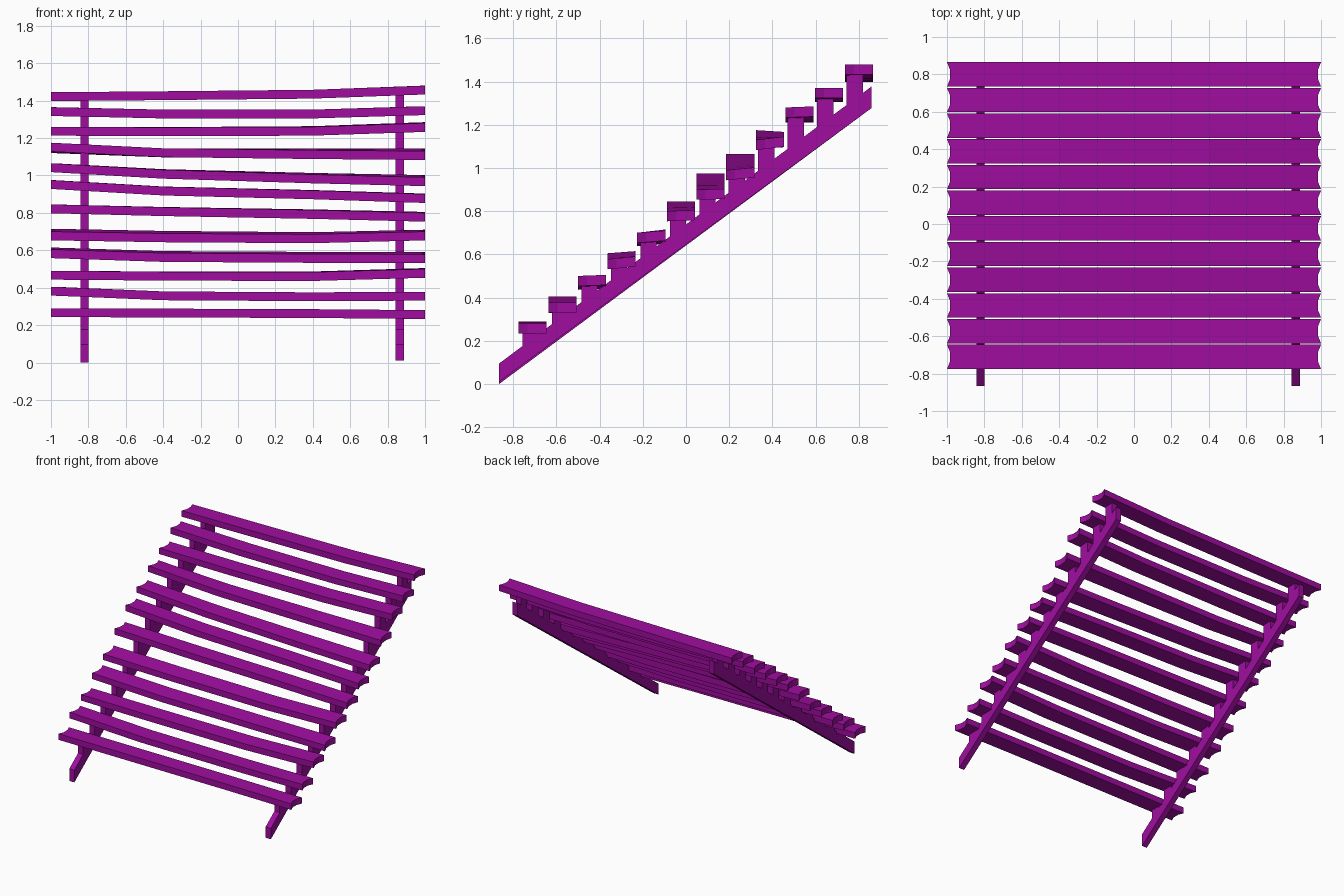
import bpy, bmesh

if "Cube" in bpy.data.objects:
    bpy.data.objects.remove(bpy.data.objects["Cube"])

mat = bpy.data.materials.new("purple")
mat.diffuse_color = (0.35, 0.004, 0.35, 1)
mat.use_nodes = True
mat.node_tree.nodes["Principled BSDF"].inputs["Base Color"].default_value = mat.diffuse_color

THICK = 0.047
DEPTH = 0.13
STATIONS = (-1.0, -0.4, 0.4, 1.0)

# Front top edge heights at the four stations, then left and right twist
TREADS = [
    (.290, .288, .285, .280, 0, 0),
    (.405, .380, .375, .378, 0, 0),
    (.490, .485, .483, .500, 0, .005),
    (.605, .585, .580, .578, .010, .012),
    (.700, .690, .685, .700, .015, .010),
    (.845, .830, .815, .800, 0, .005),
    (.975, .940, .920, .900, 0, .003),
    (1.065, 1.03, 1.005, .990, 0, .012),
    (1.175, 1.145, 1.135, 1.13, -.008, .015),
    (1.26, 1.257, 1.26, 1.28, 0, .005),
    (1.365, 1.352, 1.352, 1.37, 0, 0),
    (1.445, 1.45, 1.458, 1.48, 0, 0),
]


def finish(bm, name):
    bmesh.ops.recalc_face_normals(bm, faces=bm.faces)
    me = bpy.data.meshes.new(name)
    bm.to_mesh(me)
    bm.free()
    me.materials.append(mat)
    bpy.context.collection.objects.link(bpy.data.objects.new(name, me))


def extrude(bm, faces, vec):
    r = bmesh.ops.extrude_face_region(bm, geom=faces)
    verts = [g for g in r["geom"] if isinstance(g, bmesh.types.BMVert)]
    bmesh.ops.translate(bm, verts=verts, vec=vec)


def side_slab(name, outline, x0, x1):
    """Outline in (y, z), extruded across x."""
    bm = bmesh.new()
    f = bm.faces.new([bm.verts.new((x0, y, z)) for y, z in outline])
    extrude(bm, [f], (x1 - x0, 0, 0))
    finish(bm, name)


def tread_top(t, x, v):
    """Top height of a tread at x, with v from 0 (front) to 1 (back)."""
    for k in range(3):
        if x <= STATIONS[k + 1] or k == 2:
            a, b = STATIONS[k], STATIONS[k + 1]
            z = t[k] + (t[k + 1] - t[k]) * (x - a) / (b - a)
            break
    twist = t[4] + (t[5] - t[4]) * (x + 1) / 2
    return z + twist * v


# Warped treads with notched ends
for i, t in enumerate(TREADS):
    y0 = -0.775 + 0.1373 * i
    bm = bmesh.new()
    bmesh.ops.create_grid(bm, x_segments=3, y_segments=3, size=1)
    for vert in bm.verts:
        col = round((vert.co.x + 1) * 1.5)
        row = round((vert.co.y + 1) * 1.5)
        v = (0, 0.32, 0.68, 1)[row]
        x = STATIONS[col]
        z = tread_top(t, x, v)
        if col in (0, 3) and row in (1, 2):
            x *= 0.983
        vert.co = (x, y0 + v * DEPTH, z)
    extrude(bm, bm.faces[:], (0, 0, -THICK))
    finish(bm, f"tread_{i + 1}")

# Sloping stringers and the posts that carry the treads
for side, x0, x1, foot in (("left", -0.843, -0.80, 0.0),
                           ("right", 0.843, 0.888, 0.01)):
    side_slab(f"{side}_stringer",
              [(-0.865, foot), (0.86, 1.278), (0.86, 1.378), (-0.865, 0.095)],
              x0, x1)
    for i, t in enumerate(TREADS):
        a = -0.757 + 0.1364 * i
        b = a + 0.075
        xm = (x0 + x1) / 2
        top = tread_top(t, xm, 0.5) - THICK + 0.012
        low = [0.05 + 0.736 * (y + 0.865) for y in (a, b)]
        side_slab(f"{side}_post_{i + 1}",
                  [(a, low[0]), (b, low[1]), (b, top), (a, top)], x0, x1)
